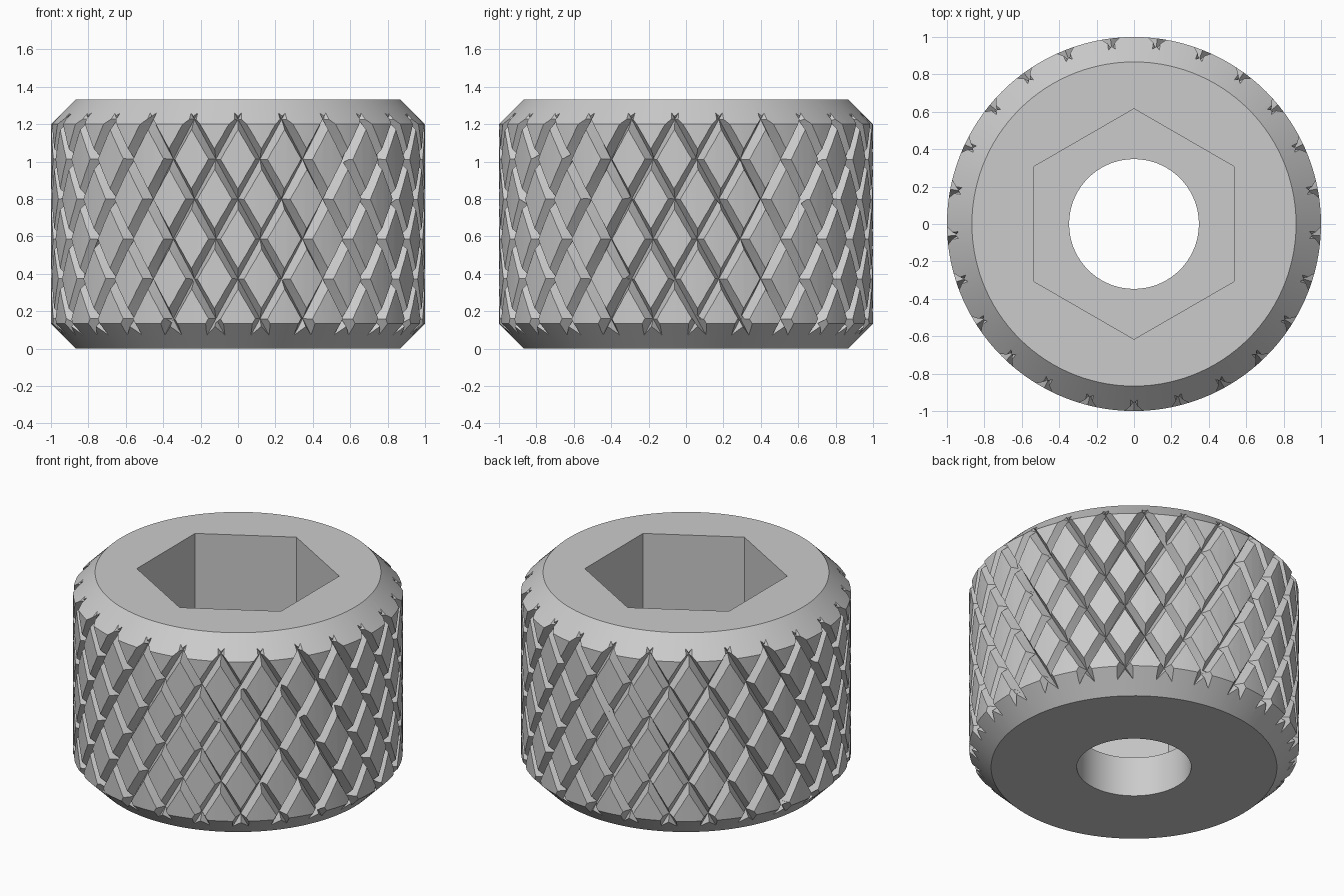
import bpy, bmesh, math

if "Cube" in bpy.data.objects:
    bpy.data.objects.remove(bpy.data.objects["Cube"])

H, R, CH = 4 / 3, 1.0, 2 / 15          # height, outer radius, chamfer
GROOVES, STEP = 25, math.radians(14.4)  # knurl count and pitch angle
DEPTH, HALF_W = 0.06, 0.031             # groove depth and half width
Z_CROSS, Z_PITCH = 0.80, 0.2133         # height of a crossing, spacing of crossings

steel = bpy.data.materials.new("steel grey")
steel.diffuse_color = (0.6, 0.6, 0.6, 1)
steel.use_nodes = True
steel.node_tree.nodes["Principled BSDF"].inputs["Base Color"].default_value = steel.diffuse_color


def loft(bm, rings):
    """Skin closed rings of points and cap both ends."""
    vs = [[bm.verts.new(p) for p in ring] for ring in rings]
    n = len(vs[0])
    for a, b in zip(vs, vs[1:]):
        for i in range(n):
            j = (i + 1) % n
            bm.faces.new((a[i], a[j], b[j], b[i]))
    bm.faces.new(vs[0][::-1])
    bm.faces.new(vs[-1])


def finish(bm, name):
    bmesh.ops.recalc_face_normals(bm, faces=bm.faces[:])
    me = bpy.data.meshes.new(name)
    bm.to_mesh(me)
    bm.free()
    me.materials.append(steel)
    ob = bpy.data.objects.new(name, me)
    bpy.context.collection.objects.link(ob)
    return ob


def prism(name, profile, sides, start=0.0):
    """Stack of regular polygons given as (radius, z)."""
    bm = bmesh.new()
    loft(bm, [[(r * math.cos(start + 2 * math.pi * i / sides),
                r * math.sin(start + 2 * math.pi * i / sides), z)
               for i in range(sides)] for r, z in profile])
    return finish(bm, name)


def knurl(name, hand):
    """All V-shaped helical grooves of one hand."""
    bm = bmesh.new()
    out = 0.04
    spread = HALF_W * (DEPTH + out) / DEPTH
    n = 18
    for k in range(GROOVES):
        rings = []
        for s in range(n + 1):
            z = -0.04 + (H + 0.08) * s / n
            a = -math.pi / 2 + STEP * k + hand * STEP / 2 * (z - Z_CROSS) / Z_PITCH
            pts = ((R - DEPTH, a), (R + out, a + spread), (R + out, a - spread))
            rings.append([(r * math.cos(t), r * math.sin(t), z) for r, t in pts])
        loft(bm, rings)
    return finish(bm, name)


# chamfered round body
body = prism("knurled_nut", [(R - CH, 0), (R, CH), (R, H - CH), (R - CH, H)], 120)

# through hole, hex socket and the two sets of grooves
cutters = [
    prism("bore_cutter", [(0.347, -0.1), (0.347, 0.6)], 72),
    prism("socket_cutter", [(0.616, 4 / 15), (0.616, H + 0.1)], 6, math.pi / 2),
    knurl("right_hand_cutter", 1),
    knurl("left_hand_cutter", -1),
]
bpy.context.view_layer.objects.active = body
body.select_set(True)
for cutter in cutters:
    cutter.select_set(False)
    cutter.hide_render = True
    mod = body.modifiers.new(cutter.name, 'BOOLEAN')
    mod.operation = 'DIFFERENCE'
    mod.solver = 'EXACT'
    mod.object = cutter
    bpy.ops.object.modifier_apply(modifier=mod.name)
    bpy.data.objects.remove(cutter)

# smooth round faces, crisp cut edges
bpy.ops.object.shade_smooth_by_angle(angle=math.radians(20))
